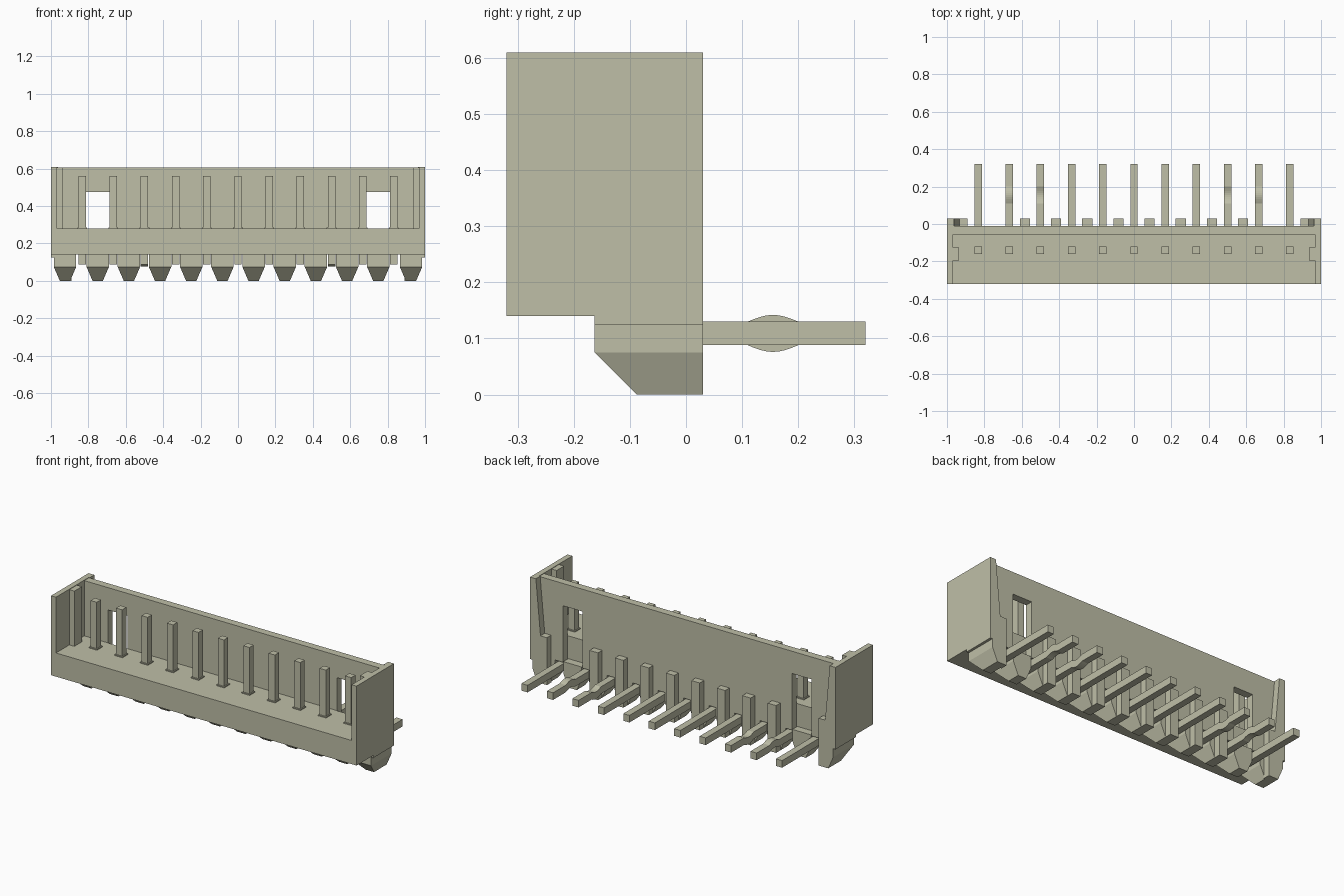
import bpy
import bmesh
import math

if "Cube" in bpy.data.objects:
    bpy.data.objects.remove(bpy.data.objects["Cube"])

material = bpy.data.materials.new("pale olive plastic")
material.use_nodes = True
colour = (0.52, 0.52, 0.39, 1)
material.diffuse_color = colour
material.node_tree.nodes["Principled BSDF"].inputs["Base Color"].default_value = colour


def finish(name, bm):
    bmesh.ops.recalc_face_normals(bm, faces=bm.faces)
    mesh = bpy.data.meshes.new(name)
    bm.to_mesh(mesh)
    bm.free()
    mesh.materials.append(material)
    obj = bpy.data.objects.new(name, mesh)
    bpy.context.collection.objects.link(obj)
    return obj


def extrude(name, profile, low, high, axis):
    """Extrude a 2D profile along x (profile is y, z) or y (profile is x, z)."""
    bm = bmesh.new()
    rings = []
    for d in (low, high):
        rings.append([bm.verts.new((d, a, b) if axis == "x" else (a, d, b))
                      for a, b in profile])
    n = len(profile)
    for ring in rings:
        bm.faces.new(ring)
    for i in range(n):
        j = (i + 1) % n
        bm.faces.new((rings[0][i], rings[0][j], rings[1][j], rings[1][i]))
    return finish(name, bm)


def box(name, x, y, z):
    rect = [(y[0], z[0]), (y[1], z[0]), (y[1], z[1]), (y[0], z[1])]
    return extrude(name, rect, x[0], x[1], "x")


def foot(name, x, width, back):
    """Block that narrows downward, with a sloping front."""
    bm = bmesh.new()
    for half, front, z in ((width / 2, -0.163, 0.145), (width / 2, -0.163, 0.075),
                           (0.0275, -0.088, 0)):
        for sx in (-half, half):
            for y in (front, back):
                bm.verts.new((x + sx, y, z))
    bmesh.ops.convex_hull(bm, input=bm.verts[:])
    bmesh.ops.dissolve_limit(bm, angle_limit=0.01, verts=bm.verts[:], edges=bm.edges[:])
    return finish(name, bm)


# Floor and back wall in one L-shaped body, with two windows cut through
body = extrude("housing_body", [(-0.32, 0.14), (-0.01, 0.14), (-0.01, 0.607),
                                (-0.055, 0.607), (-0.055, 0.28), (-0.32, 0.28)],
               -0.97, 0.97, "x")
for side in (-1, 1):
    cutter = box("window_cutter", (side * 0.75 - 0.064, side * 0.75 + 0.064),
                 (-0.056, 0.05), (0.12, 0.475))
    cutter.hide_render = True
    cut = body.modifiers.new("window", "BOOLEAN")
    cut.operation = "DIFFERENCE"
    cut.solver = "EXACT"
    cut.object = cutter
    bpy.context.view_layer.objects.active = body
    bpy.ops.object.modifier_apply(modifier=cut.name)
    bpy.data.objects.remove(cutter)

# End walls, guide ribs, rear wings and end feet, mirrored
for side, label in ((1, "left"), (-1, "right")):
    extrude(label + "_end_wall",
            [(-0.32, 0.14), (-0.163, 0.14), (-0.163, 0.125), (0.03, 0.125),
             (0.03, 0.61), (-0.32, 0.61)], side * 0.968, side, "x")
    box(label + "_guide_rib", (side * 0.935, side * 0.97), (-0.195, -0.125), (0.28, 0.607))
    wing = [(0.97, 0.125), (0.89, 0.125), (0.89, 0.28), (0.932, 0.28),
            (0.962, 0.61), (0.97, 0.61)]
    extrude(label + "_rear_wing", [(side * x, z) for x, z in wing], -0.012, 0.03, "y")
    foot(label + "_end_foot", side * 0.925, 0.12, -0.01)
    heel = [(0.89, 0.13), (0.985, 0.13), (0.985, 0.075), (0.9525, 0), (0.89, 0)]
    extrude(label + "_end_heel", [(side * x, z) for x, z in heel], -0.012, 0.03, "y")

# Feet between the pins, with rear posts except below the windows
pitch = 1 / 6
for i in range(10):
    x = (i - 4.5) * pitch
    foot("foot", x, 0.12, -0.01)
    if 0 < i < 9:
        box("rear_post", (x - 0.0275, x + 0.0275), (-0.012, 0.03), (0, 0.28))

# Bent pins; some tails have an arched kink up or down
half = 0.02
for i in range(-5, 6):
    x = i * pitch
    rise = {3: -0.012, 4: 0.012}.get(abs(i), 0)
    tail = [(-0.12, 0)]
    if rise:
        tail += [(0.11 + 0.09 * k / 8, rise * math.sin(math.pi * k / 8)) for k in range(9)]
    tail.append((0.32, 0))
    profile = ([(-0.16, 0.56), (-0.16, 0.088)]
               + [(y, 0.088 + dz) for y, dz in tail]
               + [(y, 0.13 + dz) for y, dz in reversed(tail)]
               + [(-0.12, 0.56)])
    # drop the doubled lower corner so the elbow stays clean
    profile.remove((-0.12, 0.088))
    extrude("pin", profile, x - half, x + half, "x")
    box("pin_collar", (x - 0.026, x + 0.026), (-0.166, -0.114), (0.27, 0.286))
